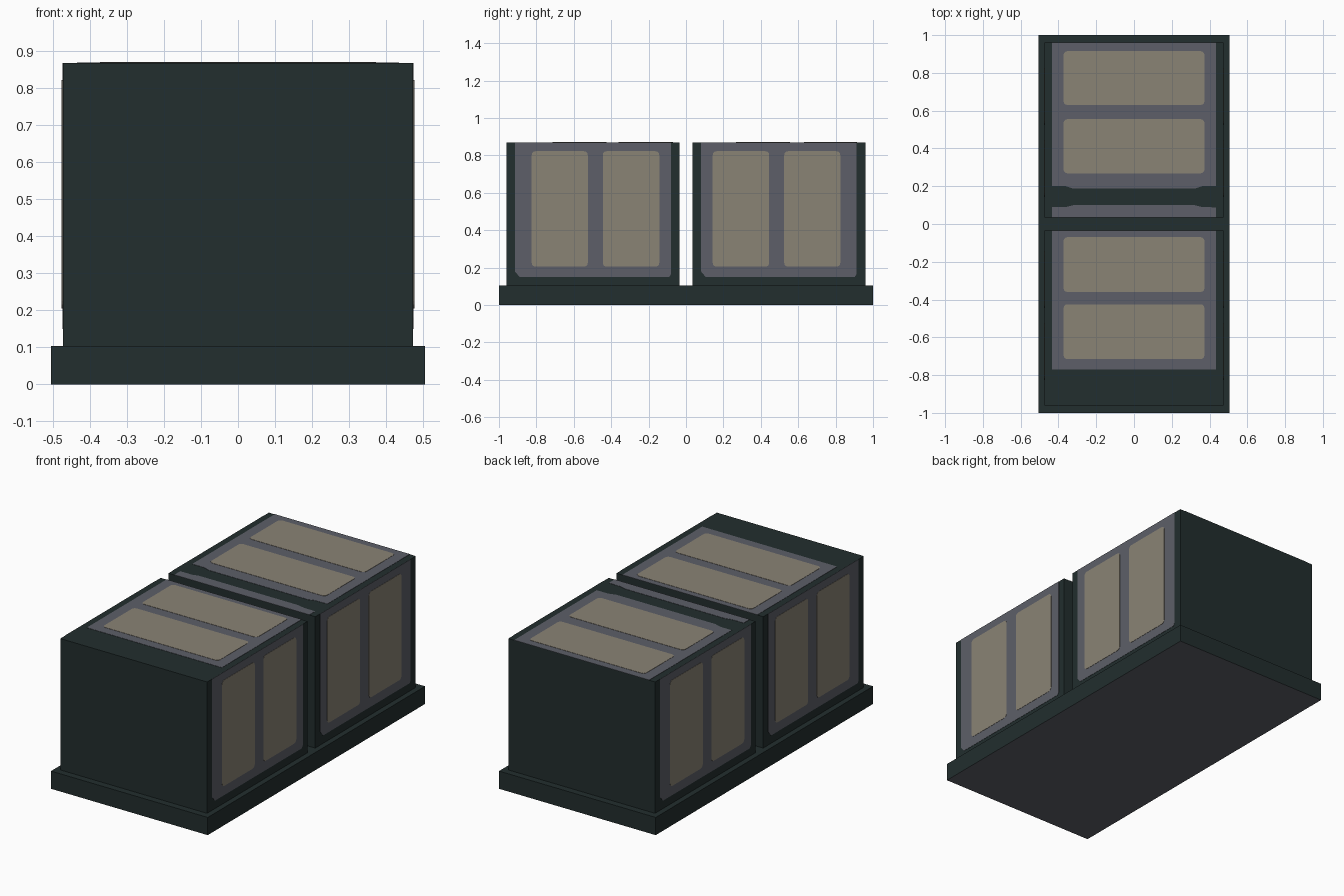
import bpy, bmesh, math
from mathutils import Vector

if "Cube" in bpy.data.objects:
    bpy.data.objects.remove(bpy.data.objects["Cube"])


def mat(name, rgb):
    m = bpy.data.materials.new(name)
    m.diffuse_color = (*rgb, 1)
    m.use_nodes = True
    m.node_tree.nodes["Principled BSDF"].inputs["Base Color"].default_value = m.diffuse_color
    return m


DARK = mat("dark_green_frame", (0.0160, 0.0273, 0.0273))
GREY = mat("slate_grey", (0.109, 0.1144, 0.1384))
TAN = mat("dull_tan", (0.2542, 0.227, 0.178))

BASE_H, TOP, HALF_W = 0.103, 0.868, 0.473


def finish(bm, name, mats):
    bmesh.ops.recalc_face_normals(bm, faces=bm.faces)
    me = bpy.data.meshes.new(name)
    bm.to_mesh(me)
    bm.free()
    for m in mats:
        me.materials.append(m)
    ob = bpy.data.objects.new(name, me)
    bpy.context.collection.objects.link(ob)
    return ob


def box(name, x0, x1, y0, y1, z0, z1, mats):
    bm = bmesh.new()
    bmesh.ops.create_cube(bm, size=1)
    for v in bm.verts:
        v.co = Vector(((x0 + x1) / 2 + v.co.x * (x1 - x0),
                       (y0 + y1) / 2 + v.co.y * (y1 - y0),
                       (z0 + z1) / 2 + v.co.z * (z1 - z0)))
    return finish(bm, name, mats)


def rounded(u0, u1, v0, v1, r):
    """Outline of a rectangle with rounded corners."""
    pts = []
    corners = [(u1 - r, v1 - r), (u0 + r, v1 - r), (u0 + r, v0 + r), (u1 - r, v0 + r)]
    for i, (cu, cv) in enumerate(corners):
        for k in range(4):
            a = math.pi / 2 * (i + k / 3)
            pts.append((cu + r * math.cos(a), cv + r * math.sin(a)))
    return pts


def plate(name, pts, place, m):
    """Thin plate: place(u, v, h) maps outline and height to 3D."""
    t = 0.0015 if m is GREY else 0.003
    bm = bmesh.new()
    low = [bm.verts.new(place(u, v, 0)) for u, v in pts]
    high = [bm.verts.new(place(u, v, t)) for u, v in pts]
    bm.faces.new(high)
    for i in range(len(pts)):
        j = (i + 1) % len(pts)
        bm.faces.new((low[i], low[j], high[j], high[i]))
    bm.faces.new(low[::-1])
    return finish(bm, name, [m])


# Base slab with a grey underside
base = box("base_slab", -0.505, 0.505, -1, 1, 0, BASE_H, [DARK, GREY])
for p in base.data.polygons:
    p.material_index = 1 if p.normal.z < -0.5 else 0

# Two blocks
box("front_block", -HALF_W, HALF_W, -0.96, -0.035, BASE_H, TOP, [DARK])
box("back_block", -HALF_W, HALF_W, 0.035, 0.96, BASE_H, TOP, [DARK])

# Side panels: (grey y range, tan y ranges)
side_panels = {
    "front": ((-0.915, -0.08), ((-0.825, -0.525), (-0.445, -0.143))),
    "back": ((0.08, 0.912), ((0.143, 0.445), (0.525, 0.825))),
}
for side, s in (("right", 1), ("left", -1)):
    def on_side(u, v, h, s=s):
        return (s * (HALF_W + h), s * u, v)
    for part, (g, tans) in side_panels.items():
        # grey field runs up to the top edge, lower corners clipped
        grey = [(g[0], TOP), (g[0], 0.18), (g[0] + 0.025, 0.15),
                (g[1] - 0.01, 0.15), (g[1], 0.165), (g[1], TOP)]
        plate(f"{side}_{part}_side_field", grey, on_side, GREY)
        for i, (a, b) in enumerate(tans):
            plate(f"{side}_{part}_side_panel_{i}", rounded(a, b, 0.205, 0.822, 0.02), on_side, TAN)


# Top panels
def on_top(u, v, h):
    return (u, v, TOP + h)


W = 0.435
plate("front_top_field", [(-W, -0.77), (W, -0.77), (W, -0.035), (-W, -0.035)], on_top, GREY)
plate("back_top_field", [(-W, 0.2), (-0.36, 0.2), (-0.32, 0.187), (0.32, 0.187), (0.36, 0.2),
                         (W, 0.2), (W, 0.96), (-W, 0.96)], on_top, GREY)
plate("back_top_strip", [(-W, 0.035), (W, 0.035), (W, 0.088), (0.36, 0.09), (0.32, 0.1),
                         (-0.32, 0.1), (-0.36, 0.09), (-W, 0.09)], on_top, GREY)
for i, (a, b) in enumerate(((-0.715, -0.425), (-0.36, -0.07), (0.268, 0.555), (0.63, 0.915))):
    plate(f"top_panel_{i}", rounded(-0.373, 0.373, a, b, 0.02), on_top, TAN)
